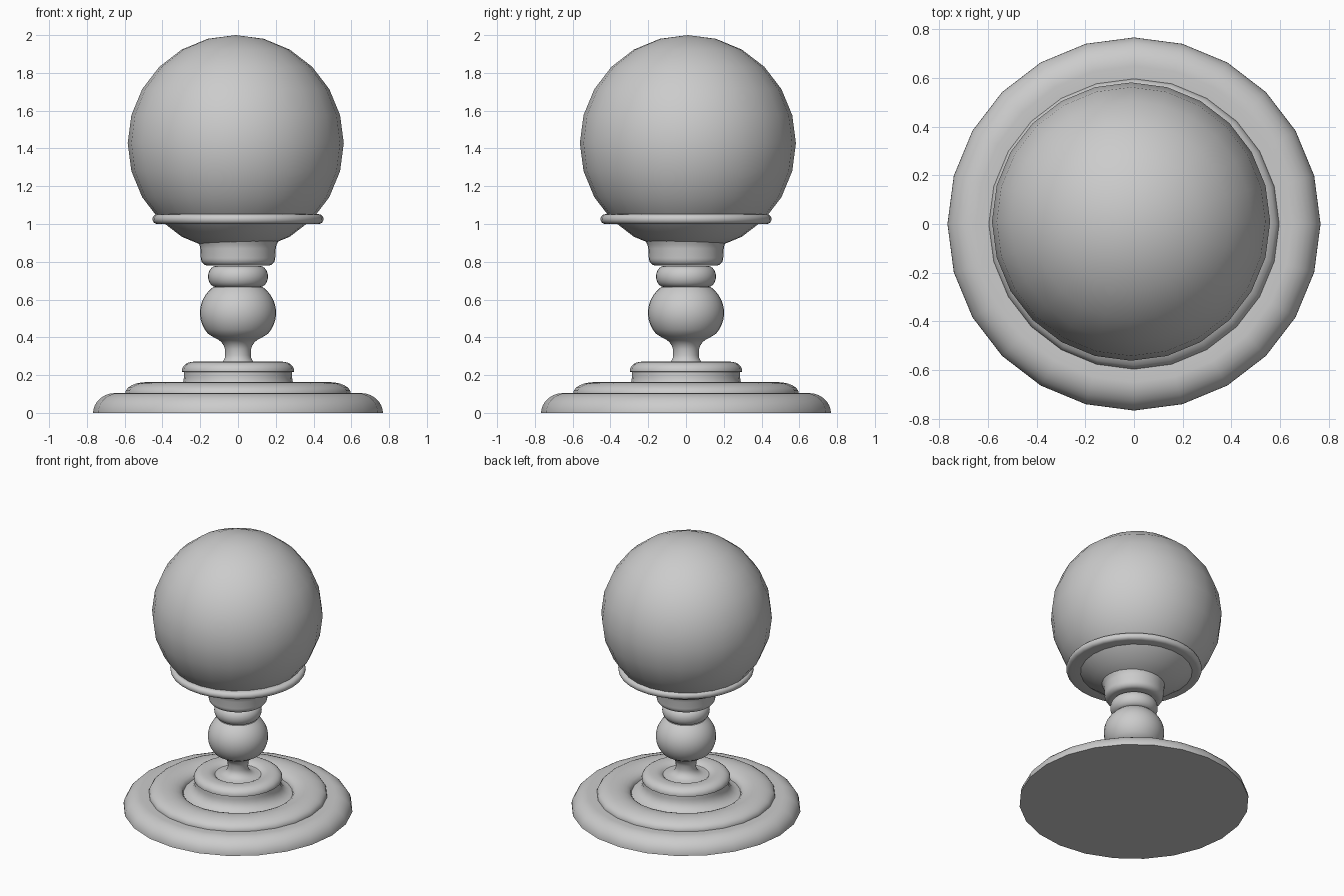
import bpy
import bmesh
from math import sin, cos, pi, radians

cube = bpy.data.objects.get("Cube")
if cube:
    bpy.data.objects.remove(cube, do_unlink=True)

# One plain grey for the whole model
grey = bpy.data.materials.new("plain grey")
grey.use_nodes = True
GREY = (0.6, 0.6, 0.6, 1)
grey.diffuse_color = GREY
grey.node_tree.nodes["Principled BSDF"].inputs["Base Color"].default_value = GREY


def arc(r, z, rx, rz, start, end, steps=6):
    """Elliptical arc of profile points (radius, height), angles in degrees."""
    angles = [radians(start + (end - start) * i / steps) for i in range(steps + 1)]
    return [(r + rx * cos(a), z + rz * sin(a)) for a in angles]


def finish(name, bm, location=(0, 0, 0)):
    bmesh.ops.recalc_face_normals(bm, faces=bm.faces)
    mesh = bpy.data.meshes.new(name)
    bm.to_mesh(mesh)
    bm.free()
    mesh.materials.append(grey)
    obj = bpy.data.objects.new(name, mesh)
    obj.location = location
    bpy.context.collection.objects.link(obj)
    bpy.ops.object.select_all(action='DESELECT')
    obj.select_set(True)
    bpy.context.view_layer.objects.active = obj
    bpy.ops.object.shade_smooth_by_angle(angle=radians(42))


def lathe(name, profile, sides=24):
    """Turn a profile, listed from bottom to top, into a closed solid."""
    bm = bmesh.new()
    rings = [[bm.verts.new((r * cos(2 * pi * k / sides), r * sin(2 * pi * k / sides), z))
              for k in range(sides)] for r, z in profile]
    for low, high in zip(rings, rings[1:]):
        for k in range(sides):
            n = (k + 1) % sides
            bm.faces.new((low[k], low[n], high[n], high[k]))
    bm.faces.new(rings[0][::-1])
    bm.faces.new(rings[-1])
    finish(name, bm)


# Stepped foot
lathe("foot_plate", [(0.767, 0)] + arc(0.65, 0, 0.117, 0.105, 8, 90) + [(0.59, 0.1)])
lathe("foot_moulding", [(0.597, 0.07)] + arc(0.482, 0.105, 0.115, 0.058, 0, 180, 12))
lathe("foot_riser", [(0.37, 0.08), (0.366, 0.108)]
      + arc(0.366, 0.19, 0.08, 0.08, 270, 180)[1:] + [(0.286, 0.22)])
lathe("foot_cap", [(0.28, 0.216), (0.297, 0.218)]
      + arc(0.235, 0.225, 0.062, 0.046, 0, 90)
      + arc(0.215, 0.231, 0.067, 0.04, 90, 155, 4))

# Neck sweeping out of the foot into the ball
lathe("neck_and_ball", [(0.148, 0.23), (0.148, 0.247)]
      + arc(0.13, 0.305, 0.062, 0.055, 260, 180, 5)
      + arc(0.148, 0.325, 0.08, 0.075, 170, 110, 4)
      + arc(0, 0.53, 0.202, 0.18, -38, 49, 10), 32)

# Rounded ring and cup
lathe("stem_ring", arc(0.115, 0.722, 0.044, 0.056, -90, 90, 10), 32)
lathe("cup", [(0.15, 0.78)] + arc(0.16, 0.82, 0.037, 0.04, -90, 0)
      + [(0.2, 0.87), (0.204, 0.89), (0.215, 0.912)], 32)

# Collar with a half-round edge
lathe("collar", [(0.36, 1.0)] + arc(0.427, 1.026, 0.026, 0.026, -90, 90, 8)
      + [(0.38, 1.052)], 32)

# Large globe, resting slightly off centre
bm = bmesh.new()
bmesh.ops.create_uvsphere(bm, u_segments=24, v_segments=12, radius=0.572)
finish("globe", bm, (-0.012, 0.01, 1.428))
